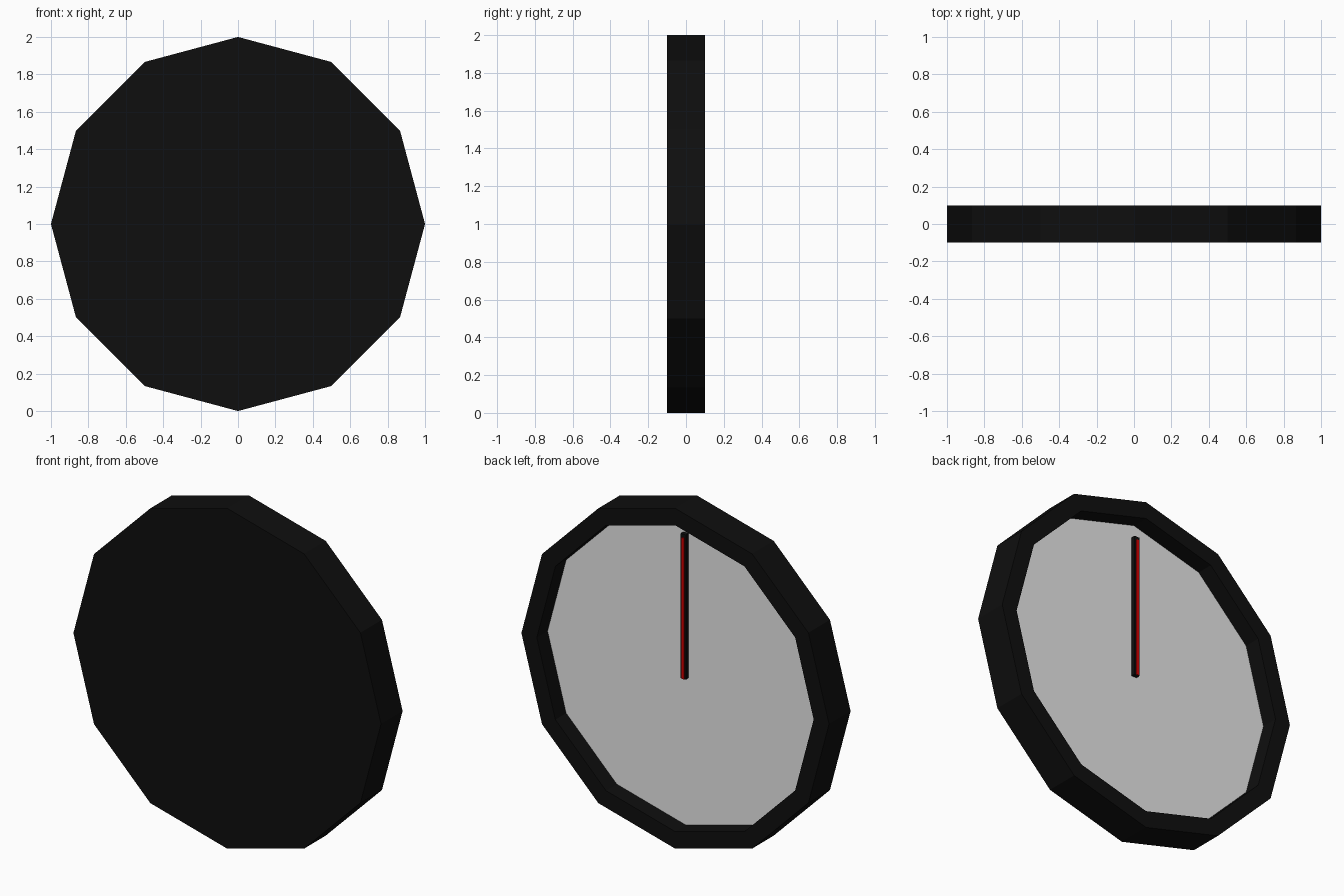
import bpy, bmesh, math
from mathutils import Matrix, Vector

if "Cube" in bpy.data.objects:
    bpy.data.objects.remove(bpy.data.objects["Cube"])


def material(name, rgb):
    m = bpy.data.materials.new(name)
    m.diffuse_color = (*rgb, 1)
    m.use_nodes = True
    m.node_tree.nodes["Principled BSDF"].inputs["Base Color"].default_value = m.diffuse_color
    return m


BLACK = material("black", (0.0045, 0.0045, 0.0045))
DIAL = material("pale_grey", (0.8, 0.8, 0.8))
RED = material("red", (0.64, 0.0, 0.0))


def finish(name, bm, mats):
    bmesh.ops.recalc_face_normals(bm, faces=bm.faces)
    me = bpy.data.meshes.new(name)
    bm.to_mesh(me)
    bm.free()
    for m in mats:
        me.materials.append(m)
    ob = bpy.data.objects.new(name, me)
    bpy.context.collection.objects.link(ob)
    return ob


def box(name, lo, hi, mat):
    lo, hi = Vector(lo), Vector(hi)
    bm = bmesh.new()
    bmesh.ops.create_cube(bm, size=1)
    bmesh.ops.scale(bm, vec=hi - lo, verts=bm.verts)
    bmesh.ops.translate(bm, vec=(lo + hi) / 2, verts=bm.verts)
    return finish(name, bm, [mat])


# Twelve-sided case with a recessed dial on the +y side
bm = bmesh.new()
bmesh.ops.create_cone(bm, cap_ends=True, segments=12, radius1=1, radius2=1, depth=0.2,
                      matrix=Matrix.Translation((0, 0, 1)) @ Matrix.Rotation(-math.pi / 2, 4, 'X'))
dial = max(bm.faces, key=lambda f: f.calc_center_median().y)
ring = 0.1 * math.cos(math.pi / 12)
bmesh.ops.inset_region(bm, faces=[dial], thickness=ring, use_even_offset=True)
dial = bmesh.ops.extrude_discrete_faces(bm, faces=[dial])["faces"][0]
bmesh.ops.translate(bm, vec=(0, -0.1, 0), verts=dial.verts)
dial.material_index = 1
finish("clock_case", bm, [BLACK, DIAL])

# Hands, all pointing to twelve
box("minute_hand", (-0.017, 0.0, 0.97), (0.017, 0.026, 1.82), BLACK)
box("second_hand", (-0.008, 0.02, 0.97), (0.008, 0.031, 1.80), RED)
